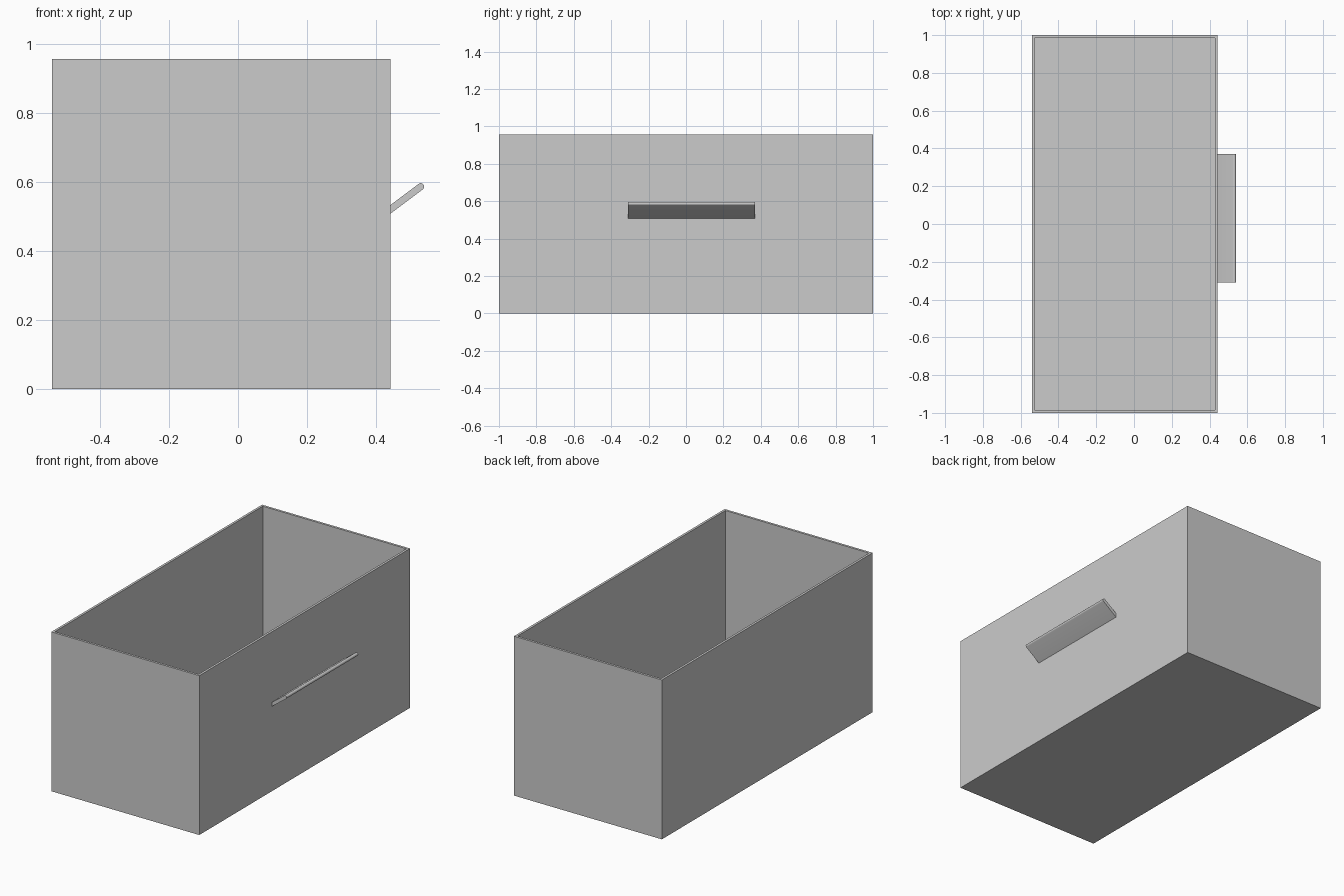
import bpy
import bmesh
from math import cos, sin, pi, radians

cube = bpy.data.objects.get("Cube")
if cube:
    bpy.data.objects.remove(cube, do_unlink=True)

grey = bpy.data.materials.new("light_grey")
grey.use_nodes = True
colour = (0.6, 0.6, 0.6, 1)
grey.diffuse_color = colour
grey.node_tree.nodes["Principled BSDF"].inputs["Base Color"].default_value = colour


def add_object(name, bm):
    bmesh.ops.recalc_face_normals(bm, faces=bm.faces[:])
    mesh = bpy.data.meshes.new(name)
    bm.to_mesh(mesh)
    bm.free()
    mesh.materials.append(grey)
    obj = bpy.data.objects.new(name, mesh)
    bpy.context.collection.objects.link(obj)
    return obj


# Open-topped box: inset the top face for the rim, then sink it to the floor
LEFT, RIGHT, DEPTH, HEIGHT, WALL = -0.54, 0.443, 2.0, 0.957, 0.02
bm = bmesh.new()
bmesh.ops.create_cube(bm, size=1)
bmesh.ops.scale(bm, vec=(RIGHT - LEFT, DEPTH, HEIGHT), verts=bm.verts)
bmesh.ops.translate(bm, vec=((LEFT + RIGHT) / 2, 0, HEIGHT / 2), verts=bm.verts)
top = max(bm.faces, key=lambda f: f.calc_center_median().z)
bmesh.ops.inset_region(bm, faces=[top], thickness=WALL)
well = bmesh.ops.extrude_discrete_faces(bm, faces=[top])["faces"][0]
bmesh.ops.translate(bm, vec=(0, 0, WALL - HEIGHT), verts=well.verts)
add_object("drawer_box", bm)

# Slanted pull handle: a flat strip with a rounded outer edge
TIP_X, TIP_Z, RADIUS, ANGLE = 0.53, 0.587, 0.01, radians(37)
Y_FRONT, Y_BACK, STEPS = -0.31, 0.37, 12
profile = []
for i in range(STEPS + 1):
    a = ANGLE - pi / 2 + pi * i / STEPS
    profile.append((TIP_X + RADIUS * cos(a), TIP_Z + RADIUS * sin(a)))
# Run both flat sides back to the box wall
for x, z in (profile[-1], profile[0]):
    profile.append((RIGHT, z - (x - RIGHT) * sin(ANGLE) / cos(ANGLE)))

bm = bmesh.new()
face = bm.faces.new([bm.verts.new((x, Y_FRONT, z)) for x, z in profile])
side = bmesh.ops.extrude_face_region(bm, geom=[face])["geom"]
bmesh.ops.translate(bm, vec=(0, Y_BACK - Y_FRONT, 0),
                    verts=[v for v in side if isinstance(v, bmesh.types.BMVert)])
handle = add_object("pull_handle", bm)
bpy.context.view_layer.objects.active = handle
handle.select_set(True)
bpy.ops.object.shade_smooth_by_angle(angle=radians(30))
